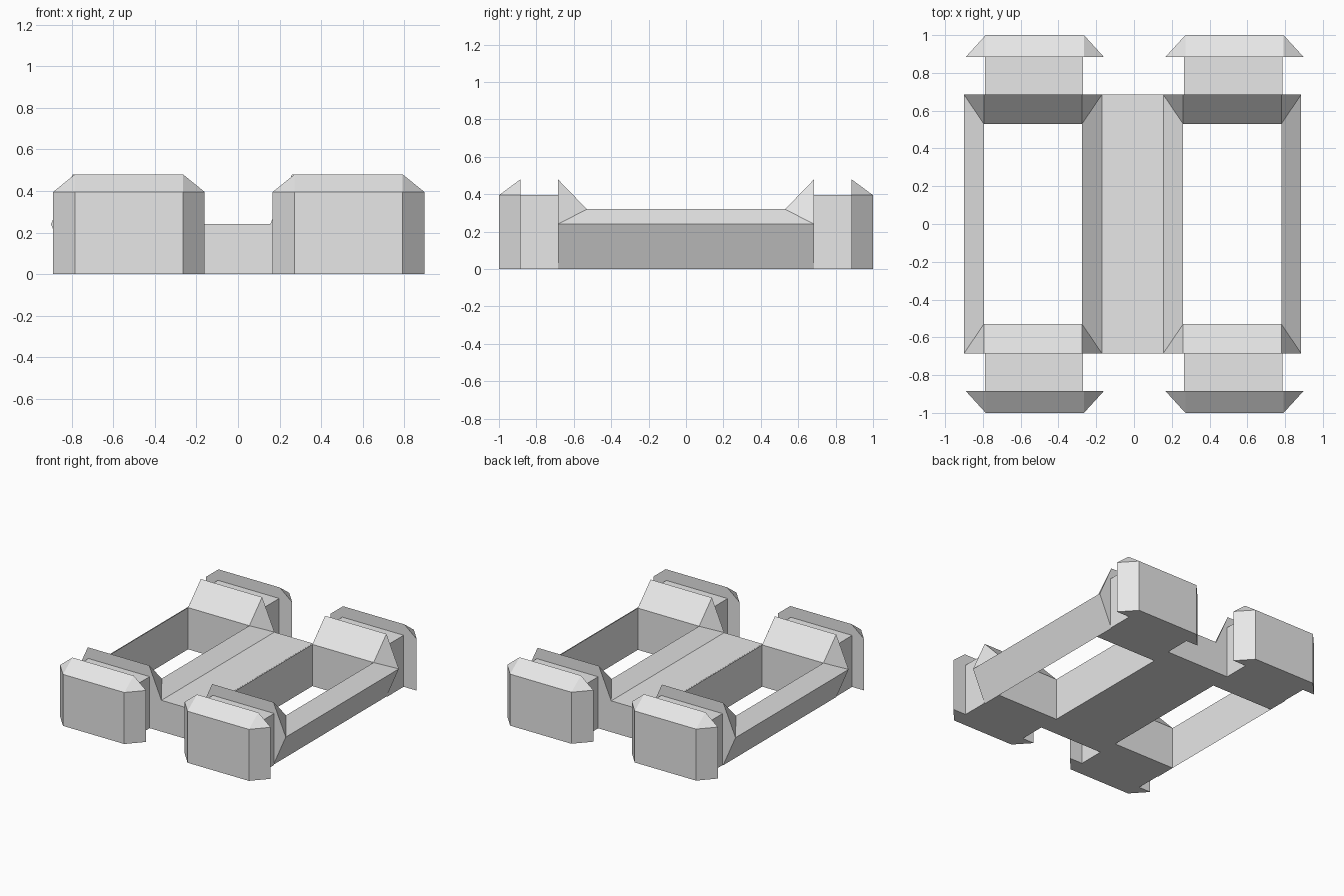
import bpy
import bmesh

cube = bpy.data.objects.get("Cube")
if cube:
    bpy.data.objects.remove(cube, do_unlink=True)

grey = bpy.data.materials.new("plain grey")
grey.use_nodes = True
grey.diffuse_color = (0.8, 0.8, 0.8, 1)
grey.node_tree.nodes["Principled BSDF"].inputs["Base Color"].default_value = (0.8, 0.8, 0.8, 1)


def finish(name, bm):
    bmesh.ops.recalc_face_normals(bm, faces=bm.faces)
    mesh = bpy.data.meshes.new(name)
    bm.to_mesh(mesh)
    bm.free()
    mesh.materials.append(grey)
    obj = bpy.data.objects.new(name, mesh)
    bpy.context.collection.objects.link(obj)
    return obj


def prism(name, profile, axis, start, end):
    """Extrude a closed profile along x (profile is y, z) or y (profile is x, z)."""
    bm = bmesh.new()
    place = (lambda p: (start, p[0], p[1])) if axis == "x" else (lambda p: (p[0], start, p[1]))
    face = bm.faces.new([bm.verts.new(place(p)) for p in profile])
    new = bmesh.ops.extrude_face_region(bm, geom=[face])["geom"]
    moved = [v for v in new if isinstance(v, bmesh.types.BMVert)]
    length = end - start
    bmesh.ops.translate(bm, verts=moved, vec=(length, 0, 0) if axis == "x" else (0, length, 0))
    if face.is_valid and not any(len(e.link_faces) == 1 for e in face.edges):
        pass
    else:
        bmesh.ops.holes_fill(bm, edges=bm.edges)
    return finish(name, bm)


def hull(name, points):
    """Convex solid around the given corners, with flat faces merged."""
    bm = bmesh.new()
    for p in points:
        bm.verts.new(p)
    bmesh.ops.convex_hull(bm, input=bm.verts)
    bmesh.ops.dissolve_limit(bm, angle_limit=0.01, verts=bm.verts, edges=bm.edges)
    return finish(name, bm)


# Shared sizes: opening half width, flared half width, frame and hook depths
IN, OUT = 0.26, 0.365
Y_IN, Y_OUT, Y_HOOK = 0.53, 0.685, 0.885
LOW, RIM, NECK, PEAK = 0.24, 0.32, 0.395, 0.48
RINGS = {"right": (-1, -0.535, -0.525), "left": (1, 0.52, 0.532)}
xr, xl = RINGS["right"][1], RINGS["left"][1]

# Central bar with raised rims beside both openings
prism("central_bar",
      [(xr + IN, 0), (xr + IN, RIM), (xr + OUT, LOW),
       (xl - OUT, LOW), (xl - IN, RIM), (xl - IN, 0)], "y", -Y_OUT, Y_OUT)

for side, (s, cx, hx) in RINGS.items():
    # Outer rail, triangular in section
    prism(side + "_outer_rail",
          [(cx + s * IN, 0), (cx + s * IN, RIM), (cx + s * OUT, LOW)], "y", -Y_OUT, Y_OUT)

    for end, d in (("front", -1), ("back", 1)):
        tag = end + "_" + side
        # End wall with a sloping crest
        prism(tag + "_end_wall",
              [(d * Y_IN, 0), (d * Y_IN, RIM), (d * Y_OUT, PEAK), (d * Y_OUT, 0)],
              "x", cx - IN, cx + IN)

        # Corner webs joining crest and rails
        for label, e in (("outer", s), ("inner", -s)):
            hull(tag + "_" + label + "_corner_web",
                 [(cx + e * IN, d * Y_IN, RIM), (cx + e * IN, d * Y_OUT, PEAK),
                  (cx + e * OUT, d * Y_OUT, LOW), (cx + e * IN, d * Y_OUT, LOW)])

        # Neck between the frame and the end block
        nx = (cx + hx) / 2
        prism(tag + "_neck",
              [(d * Y_OUT, 0), (d * Y_OUT, NECK), (d * Y_HOOK, NECK), (d * Y_HOOK, 0)],
              "x", nx - IN, nx + IN)

        # Flared end block with chamfered sides and top
        corners = []
        for e in (-1, 1):
            for z in (0, NECK):
                corners += [(hx + e * IN, d, z), (hx + e * OUT, d * Y_HOOK, z)]
            corners.append((hx + e * IN, d * Y_HOOK, PEAK))
        hull(tag + "_end_block", corners)
